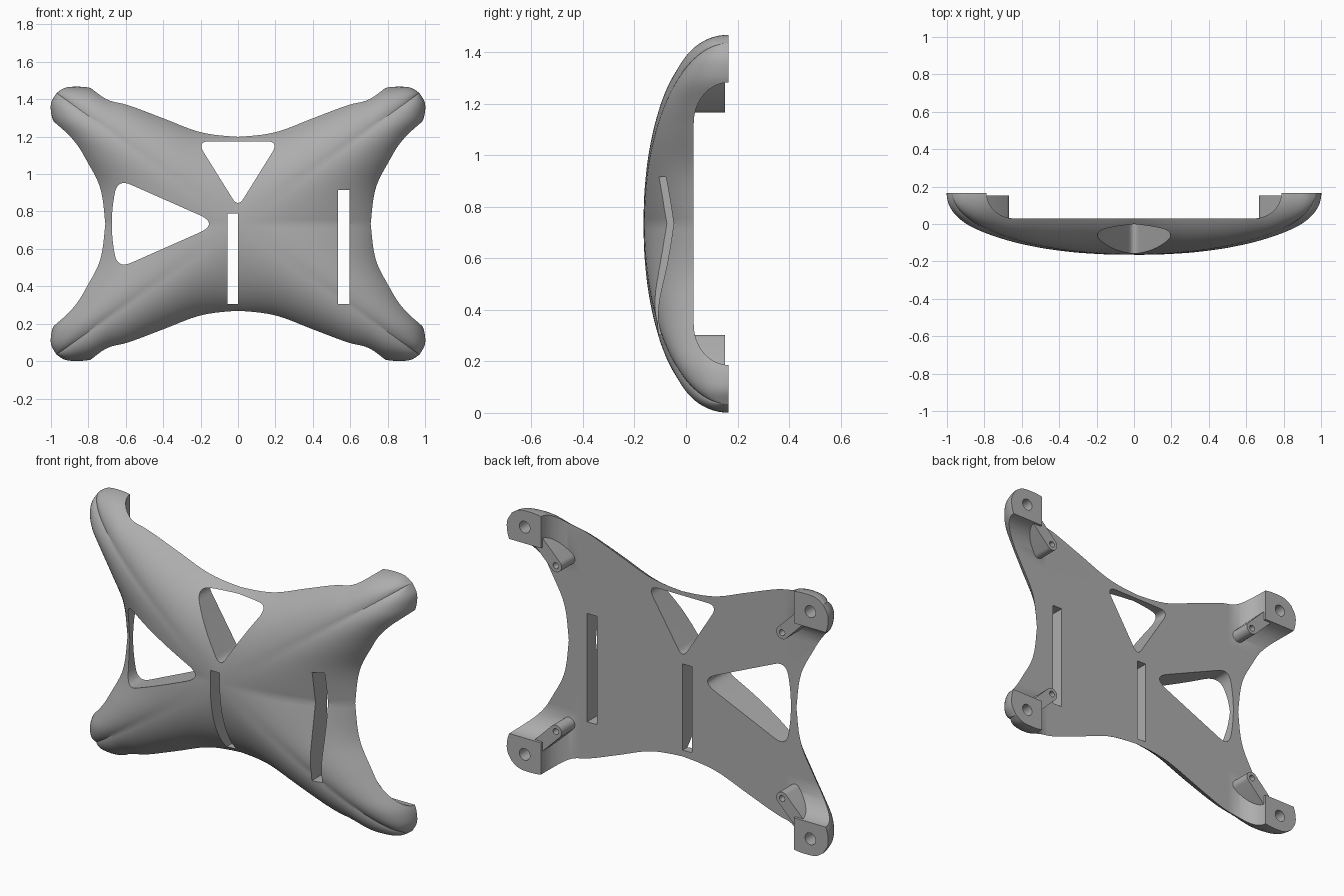
import bpy, bmesh, math
from mathutils import Vector

cube = bpy.data.objects.get("Cube")
if cube:
    bpy.data.objects.remove(cube)

MID = 0.734                 # height of the centre
RIM, DOME = 0.165, 0.33     # back plane of the feet, dome depth
TIP = Vector((0.97, 0.70))  # end of each arm, measured from the centre
QUADRANTS = [(sx, sz) for sx in (1, -1) for sz in (1, -1)]

grey = bpy.data.materials.new("plain grey")
grey.use_nodes = True
COLOUR = (0.42, 0.42, 0.42, 1)
grey.diffuse_color = COLOUR
grey.node_tree.nodes["Principled BSDF"].inputs["Base Color"].default_value = COLOUR


def finish(bm, name):
    bmesh.ops.recalc_face_normals(bm, faces=bm.faces)
    mesh = bpy.data.meshes.new(name)
    bm.to_mesh(mesh)
    bm.free()
    mesh.materials.append(grey)
    obj = bpy.data.objects.new(name, mesh)
    bpy.context.collection.objects.link(obj)
    return obj


def smooth_curve(knots):
    """Smooth function through (position, value) knots, flat at the start."""
    n = len(knots)
    slope = [0.0]
    for i in range(1, n):
        a, b = knots[i - 1], knots[min(i + 1, n - 1)]
        slope.append((b[1] - a[1]) / (b[0] - a[0]))

    def value(p):
        i = max(k for k in range(n - 1) if knots[k][0] <= p + 1e-9)
        (p0, v0), (p1, v1) = knots[i], knots[i + 1]
        d = p1 - p0
        u = (p - p0) / d
        return (v0 * (1 + 2 * u) * (1 - u) ** 2 + d * slope[i] * u * (1 - u) ** 2
                + v1 * u * u * (3 - 2 * u) + d * slope[i + 1] * u * u * (u - 1))
    return value


def add_prism(bm, points, start, offset):
    """Extrude a closed polygon given by 3D-mapped points."""
    base = [bm.verts.new(Vector(p) + Vector(start)) for p in points]
    face = bm.faces.new(base)
    out = bmesh.ops.extrude_face_region(bm, geom=[face])
    moved = [v for v in out["geom"] if isinstance(v, bmesh.types.BMVert)]
    bmesh.ops.translate(bm, verts=moved, vec=Vector(offset))


def add_through(bm, outline, y0=-0.5, y1=0.5):
    add_prism(bm, [(x, 0, z) for x, z in outline], (0, y0, 0), (0, y1 - y0, 0))


def rounded(corners, steps=10):
    """Round polygon corners given as (x, z, rounding length)."""
    out = []
    for i, (x, z, r) in enumerate(corners):
        p = Vector((x, z))
        before = Vector(corners[i - 1][:2])
        after = Vector(corners[(i + 1) % len(corners)][:2])
        a = p + (before - p).normalized() * r
        b = p + (after - p).normalized() * r
        for k in range(steps + 1):
            u = k / steps
            out.append(a * (1 - u) ** 2 + p * 2 * u * (1 - u) + b * u * u)
    return out


def circle(x, z, r, n=32):
    return [(x + r * math.cos(math.tau * k / n), z + r * math.sin(math.tau * k / n))
            for k in range(n)]


def cut(obj, cutter, operation="DIFFERENCE"):
    mod = obj.modifiers.new("cut", "BOOLEAN")
    mod.operation, mod.solver, mod.object = operation, "EXACT", cutter
    bpy.ops.object.select_all(action="DESELECT")
    bpy.context.view_layer.objects.active = obj
    obj.select_set(True)
    bpy.ops.object.modifier_apply(modifier=mod.name)


# Domed four-armed body: elliptical sections falling from a ridge on each arm
long_edge = smooth_curve([(0, .51), (.2, .525), (.4, .597), (.6, .673), (.7, .695),
                          (.79, .727), (.88, .733), (.93, .725), (.97, .70)])
short_edge = smooth_curve([(0, .778), (.2, .789), (.365, .869), (.465, .931),
                           (.545, .985), (.6, 1.0), (.65, .998), (.70, .97)])
ALONG, ACROSS = 48, 20
bm = bmesh.new()
for sx, sz in QUADRANTS:
    grid = []
    for i in range(ALONG + 1):
        t = math.sin(math.pi / 2 * i / ALONG)
        ridge = TIP * t
        upper = Vector((ridge.x, long_edge(ridge.x)))
        side = Vector((short_edge(ridge.y), ridge.y))
        row = []
        for j in range(-ACROSS, ACROSS + 1):
            a = math.pi / 2 * abs(j) / ACROSS
            p = ridge.lerp(upper if j < 0 else side, math.sin(a))
            y = RIM - DOME * math.sqrt(max(0, 1 - t * t)) * math.cos(a)
            row.append(bm.verts.new((sx * p.x, y, MID + sz * p.y)))
        grid.append(row)
    for r0, r1 in zip(grid, grid[1:]):
        for j in range(2 * ACROSS):
            bm.faces.new((r0[j], r0[j + 1], r1[j + 1], r1[j]))
bmesh.ops.remove_doubles(bm, verts=bm.verts, dist=0.0002)
rim = [e for e in bm.edges if e.is_boundary]
bmesh.ops.holes_fill(bm, edges=rim, sides=0)
body = finish(bm, "body")


# Hollow the back with two filleted channels, leaving a foot at each corner
def channel(flat, end):
    arc = [(flat + (end - flat) * math.sin(a), RIM - 0.135 * math.cos(a))
           for a in (math.pi / 2 * k / 16 for k in range(17))]
    half = arc + [(end, 0.4)]
    return half + [(-p, y) for p, y in reversed(half)]


helpers = []
bm = bmesh.new()
add_prism(bm, [(p, y, 0) for p, y in channel(0.64, 0.788)], (0, 0, -1), (0, 0, 4))
helpers.append(finish(bm, "upright_channel_cutter"))
bm = bmesh.new()
add_prism(bm, [(0, y, MID + p) for p, y in channel(0.39, 0.548)], (-2, 0, 0), (4, 0, 0))
helpers.append(finish(bm, "cross_channel_cutter"))

# Rounded triangular windows and two straight slots
bm = bmesh.new()
add_through(bm, rounded([(-.22, 1.175, .07), (.22, 1.175, .07), (0, .822, .055)]))
add_through(bm, rounded([(-.10, MID, .12), (-.645, .975, .08),
                         (-.688, MID, .15), (-.645, 2 * MID - .975, .08)]))
for x0, x1, top in ((-.057, 0, .79), (.535, .595, .915)):
    add_through(bm, [(x0, .305), (x1, .305), (x1, top), (x0, top)])
helpers.append(finish(bm, "opening_cutter"))

# Blind screw holes in the feet
bm = bmesh.new()
for sx, sz in QUADRANTS:
    add_through(bm, circle(sx * .89, MID + sz * .64, .033), .085, .3)
helpers.append(finish(bm, "foot_hole_cutter"))
for h in helpers:
    cut(body, h)

# Round-ended bosses running into the feet
START, END, R = Vector((.705, .467)), Vector((.81, .572)), 0.036
bm = bmesh.new()
for sx, sz in QUADRANTS:
    outline = []
    for k in range(34):
        a = math.radians(135) + math.pi * (k % 17) / 16 + (math.pi if k > 16 else 0)
        c = START if k < 17 else END
        outline.append((sx * (c.x + R * math.cos(a)),
                        MID + sz * (c.y + R * math.sin(a))))
    add_through(bm, outline, .01, .152)
bosses = finish(bm, "bosses")
bm = bmesh.new()
for sx, sz in QUADRANTS:
    add_through(bm, circle(sx * START.x, MID + sz * START.y, .017, 24), .06, .3)
helpers.append(finish(bm, "boss_hole_cutter"))
cut(bosses, helpers[-1])

for h in helpers:
    bpy.data.objects.remove(h)
for obj in (body, bosses):
    bpy.ops.object.select_all(action="DESELECT")
    bpy.context.view_layer.objects.active = obj
    obj.select_set(True)
    bpy.ops.object.shade_smooth_by_angle(angle=math.radians(30))
